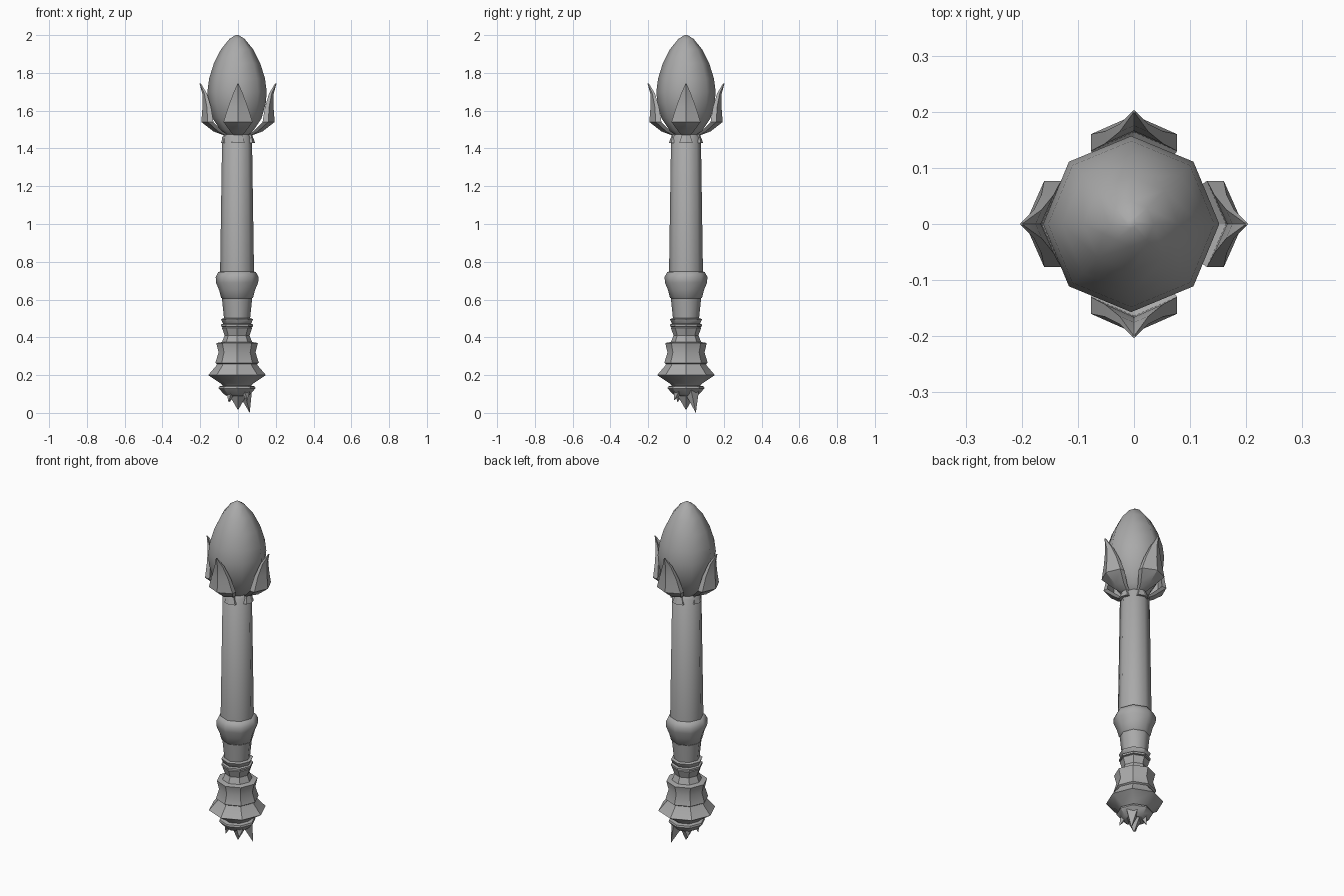
import bpy, bmesh, math
from mathutils import Matrix, Vector

cube = bpy.data.objects.get("Cube")
if cube:
    bpy.data.objects.remove(cube)

GREY = (0.4, 0.4, 0.4, 1)
stone = bpy.data.materials.new("plain_grey")
stone.use_nodes = True
stone.diffuse_color = GREY
stone.node_tree.nodes["Principled BSDF"].inputs["Base Color"].default_value = GREY


def finish(name, bm, angle):
    """Turn a bmesh into a shaded, coloured object."""
    bmesh.ops.recalc_face_normals(bm, faces=bm.faces[:])
    mesh = bpy.data.meshes.new(name)
    bm.to_mesh(mesh)
    bm.free()
    mesh.materials.append(stone)
    obj = bpy.data.objects.new(name, mesh)
    bpy.context.collection.objects.link(obj)
    bpy.ops.object.select_all(action='DESELECT')
    obj.select_set(True)
    bpy.context.view_layer.objects.active = obj
    bpy.ops.object.shade_smooth_by_angle(angle=math.radians(angle))
    return obj


def lathe(name, profile, angle=48, sides=8, offset=-0.005):
    """Revolve (radius, height) pairs into a closed eight-sided solid."""
    bm = bmesh.new()
    rings = []
    for r, z in profile:
        rings.append([bm.verts.new((offset + r * math.cos(math.tau * i / sides),
                                    r * math.sin(math.tau * i / sides), z))
                      for i in range(sides)])
    for a, b in zip(rings, rings[1:]):
        for i in range(sides):
            j = (i + 1) % sides
            bm.faces.new((a[i], a[j], b[j], b[i]))
    bm.faces.new(rings[0])
    bm.faces.new(rings[-1])
    return finish(name, bm, angle)


# Turned handle parts, from the bottom up
lathe("pommel_cap", [(.055, .09), (.07, .10), (.098, .13), (.095, .14), (.07, .145)], 30)
lathe("pommel_disc", [(.07, .14), (.085, .155), (.153, .2), (.11, .25), (.105, .26)], 30)
lathe("lower_grip", [(.10, .255), (.115, .265), (.098, .32), (.11, .37), (.08, .375),
                     (.066, .41), (.08, .45), (.07, .46)], 35)
lathe("lower_ring", [(.07, .453), (.084, .457), (.084, .468), (.07, .474)], 35)
lathe("upper_ring", [(.065, .465), (.076, .475), (.085, .497), (.065, .503)], 35)
lathe("neck", [(.068, .49), (.08, .605)])
lathe("collar", [(.07, .60), (.085, .61), (.095, .65), (.112, .69), (.113, .72),
                 (.10, .745), (.085, .75)])
lathe("shaft", [(.09, .73), (.079, 1.46), (.06, 1.48)])

# Bud at the top
lathe("bud", [(.045, 1.45), (.09, 1.5), (.13, 1.56), (.152, 1.64), (.157, 1.7),
              (.148, 1.77), (.123, 1.85), (.085, 1.925), (.04, 1.98), (.008, 2)], 60)

# One keeled petal: height, ridge radius, edge radius, half width, thickness
PETAL = [(1.43, .09, .078, .035, .02), (1.47, .076, .07, .022, .02),
         (1.49, .13, .105, .04, .025), (1.54, .194, .16, .077, .03),
         (1.62, .188, .165, .052, .022), (1.69, .189, .178, .026, .014),
         (1.745, .204, .202, .002, .005)]


def petal(name, turn):
    bm = bmesh.new()
    loops = []
    for z, ridge, edge, half, thick in PETAL:
        outline = [(edge, -half), (ridge, 0), (edge, half),
                   (edge - thick, half), (ridge - thick, 0), (edge - thick, -half)]
        loops.append([bm.verts.new((r, w, z)) for r, w in outline])
    for a, b in zip(loops, loops[1:]):
        for i in range(6):
            j = (i + 1) % 6
            bm.faces.new((a[i], a[j], b[j], b[i]))
    for end in (loops[0], loops[-1]):
        bm.faces.new((end[0], end[1], end[4], end[5]))
        bm.faces.new((end[1], end[2], end[3], end[4]))
    bm.transform(Matrix.Rotation(turn, 4, 'Z'))
    finish(name, bm, 25)


for k, side in enumerate(("left", "back", "right", "front")):
    petal(side + "_petal", k * math.pi / 2)


# Broken crystal tip at the foot
def shard(name, base, tip, radius):
    bm = bmesh.new()
    ring = [bm.verts.new((base[0] + radius * math.cos(a * math.pi / 2),
                          base[1] + radius * math.sin(a * math.pi / 2), .13))
            for a in range(4)]
    point = bm.verts.new(Vector(tip))
    for i in range(4):
        bm.faces.new((ring[i], ring[(i + 1) % 4], point))
    bm.faces.new(ring)
    finish(name, bm, 20)


shard("core_shard", (0, 0), (0, 0, .015), .068)
shard("long_shard", (.03, .025), (.062, .052, 0), .045)
shard("back_right_shard", (-.03, .03), (-.045, .05, .055), .035)
shard("front_left_shard", (.03, -.03), (.05, -.062, .065), .035)
shard("front_right_shard", (-.03, -.03), (-.05, -.045, .055), .035)
